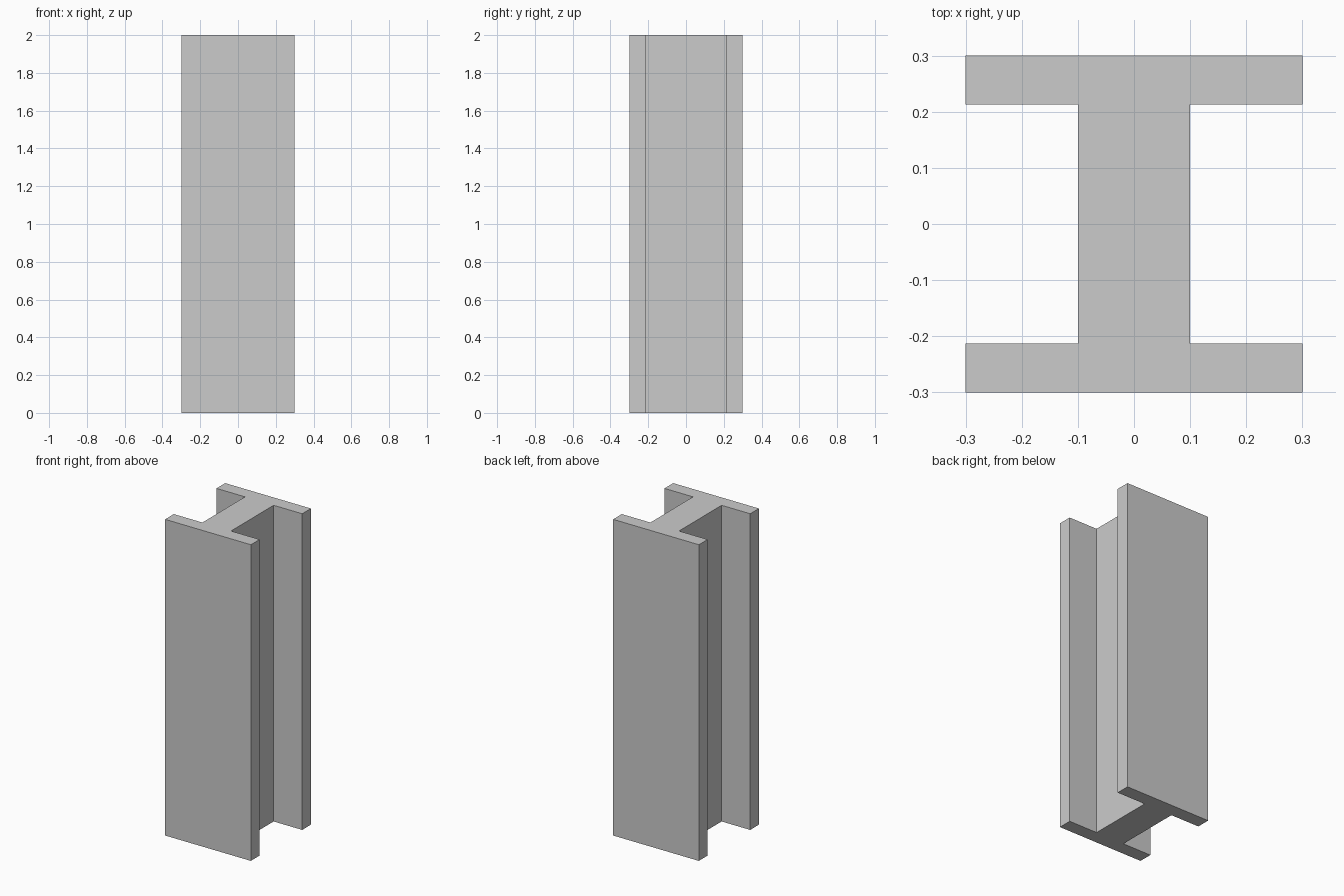
import bpy, bmesh

if "Cube" in bpy.data.objects:
    bpy.data.objects.remove(bpy.data.objects["Cube"])

HEIGHT = 2.0
HALF_WIDTH = 0.30    # flange half width (x)
HALF_DEPTH = 0.30    # overall half depth (y)
HALF_WEB = 0.10      # web half thickness (x)
FLANGE_IN = 0.213    # inner face of the flanges (y)

# I-shaped cross-section: one quarter mirrored around the centre
quarter = [(HALF_WEB, FLANGE_IN), (HALF_WIDTH, FLANGE_IN), (HALF_WIDTH, HALF_DEPTH)]
right = [(x, -y) for x, y in reversed(quarter)] + quarter
profile = right + [(-x, y) for x, y in reversed(right)]

# Extrude the section into the beam
bm = bmesh.new()
base = bm.faces.new([bm.verts.new((x, y, 0)) for x, y in profile])
extruded = bmesh.ops.extrude_face_region(bm, geom=[base], use_keep_orig=True)
top_verts = [g for g in extruded["geom"] if isinstance(g, bmesh.types.BMVert)]
bmesh.ops.translate(bm, verts=top_verts, vec=(0, 0, HEIGHT))
bmesh.ops.recalc_face_normals(bm, faces=bm.faces)

mesh = bpy.data.meshes.new("i_beam")
bm.to_mesh(mesh)
bm.free()
beam = bpy.data.objects.new("i_beam", mesh)
bpy.context.collection.objects.link(beam)
